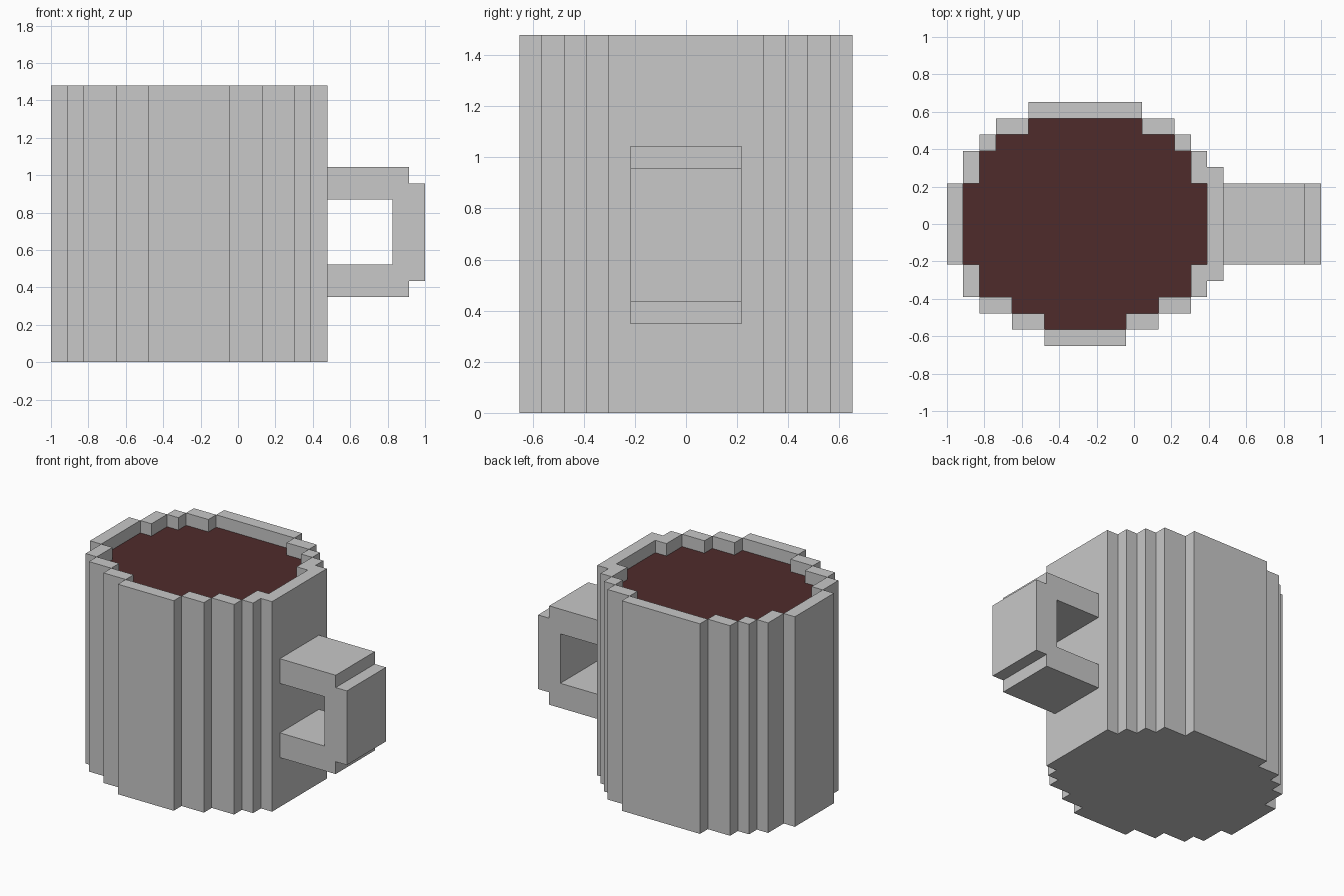
import bpy, bmesh
from mathutils import Vector

if "Cube" in bpy.data.objects:
    bpy.data.objects.remove(bpy.data.objects["Cube"])

U = 2 / 23                 # size of one block
X0, Y0 = -1.0, -7.5 * U    # corner of the block grid
TOP, FILL = 17, 16         # rim and drink heights in blocks

# First and last block edge of each row, front to back
OUTER = [(6, 11), (4, 13), (2, 15), (1, 16), (1, 17)] + [(0, 17)] * 5 + \
        [(1, 17), (1, 16), (2, 15), (3, 14), (5, 12)]
INNER = [(0, 0), (6, 11), (4, 13), (2, 15), (2, 15)] + [(1, 16)] * 5 + \
        [(2, 15), (2, 15), (3, 14), (5, 12), (0, 0)]


def material(name, rgb):
    m = bpy.data.materials.new(name)
    m.diffuse_color = (*rgb, 1)
    m.use_nodes = True
    m.node_tree.nodes["Principled BSDF"].inputs["Base Color"].default_value = m.diffuse_color
    return m


def cells(rows):
    return {(i, j) for j, (a, b) in enumerate(rows) for i in range(a, b)}


def point(i, j, k):
    return Vector((X0 + i * U, Y0 + j * U, k * U))


def flat(bm, area, k, up=True):
    """Horizontal layer of blocks at height k."""
    for i, j in sorted(area):
        c = [(i, j), (i + 1, j), (i + 1, j + 1), (i, j + 1)]
        c = c if up else c[::-1]
        bm.faces.new([bm.verts.new(point(x, y, k)) for x, y in c])


def walls(bm, area, k0, k1, outward=True):
    """Vertical faces around the edge of an area."""
    for i, j in sorted(area):
        c = [(i, j), (i + 1, j), (i + 1, j + 1), (i, j + 1)]
        for n, (dx, dy) in enumerate([(0, -1), (1, 0), (0, 1), (-1, 0)]):
            if (i + dx, j + dy) in area:
                continue
            p, q = c[n], c[(n + 1) % 4]
            if not outward:
                p, q = q, p
            quad = [point(*p, k0), point(*q, k0), point(*q, k1), point(*p, k1)]
            bm.faces.new([bm.verts.new(v) for v in quad])


def finish(bm, name, mat):
    """Weld the blocks, merge flat areas and make the object."""
    bmesh.ops.remove_doubles(bm, verts=bm.verts[:], dist=1e-4)
    bmesh.ops.dissolve_limit(bm, angle_limit=0.01, verts=bm.verts[:], edges=bm.edges[:])
    mesh = bpy.data.meshes.new(name)
    bm.to_mesh(mesh)
    bm.free()
    mesh.materials.append(mat)
    obj = bpy.data.objects.new(name, mesh)
    bpy.context.collection.objects.link(obj)


grey = material("light grey", (0.578, 0.578, 0.578))
brown = material("dark brown", (0.078, 0.024, 0.024))
outer, inner = cells(OUTER), cells(INNER)

# Cup: base, outside wall, rim and inside wall above the drink
bm = bmesh.new()
flat(bm, outer, 0, up=False)
walls(bm, outer, 0, TOP)
flat(bm, outer - inner, TOP)
walls(bm, inner, FILL, TOP, outward=False)
finish(bm, "cup", grey)

# Drink surface
bm = bmesh.new()
flat(bm, inner, FILL)
finish(bm, "drink", brown)

# Handle: C-shaped side profile (x, z in blocks) extruded along y
profile = [(17, 4), (22, 4), (22, 5), (23, 5), (23, 11), (22, 11), (22, 12), (17, 12),
           (17, 10), (21, 10), (21, 6), (17, 6)]
bm = bmesh.new()
side = bm.faces.new([bm.verts.new(point(x, 5, z)) for x, z in profile])
ext = bmesh.ops.extrude_face_region(bm, geom=[side], use_keep_orig=True)
bmesh.ops.translate(bm, vec=(0, 5 * U, 0),
                    verts=[g for g in ext["geom"] if isinstance(g, bmesh.types.BMVert)])
bmesh.ops.recalc_face_normals(bm, faces=bm.faces[:])
finish(bm, "handle", grey)
